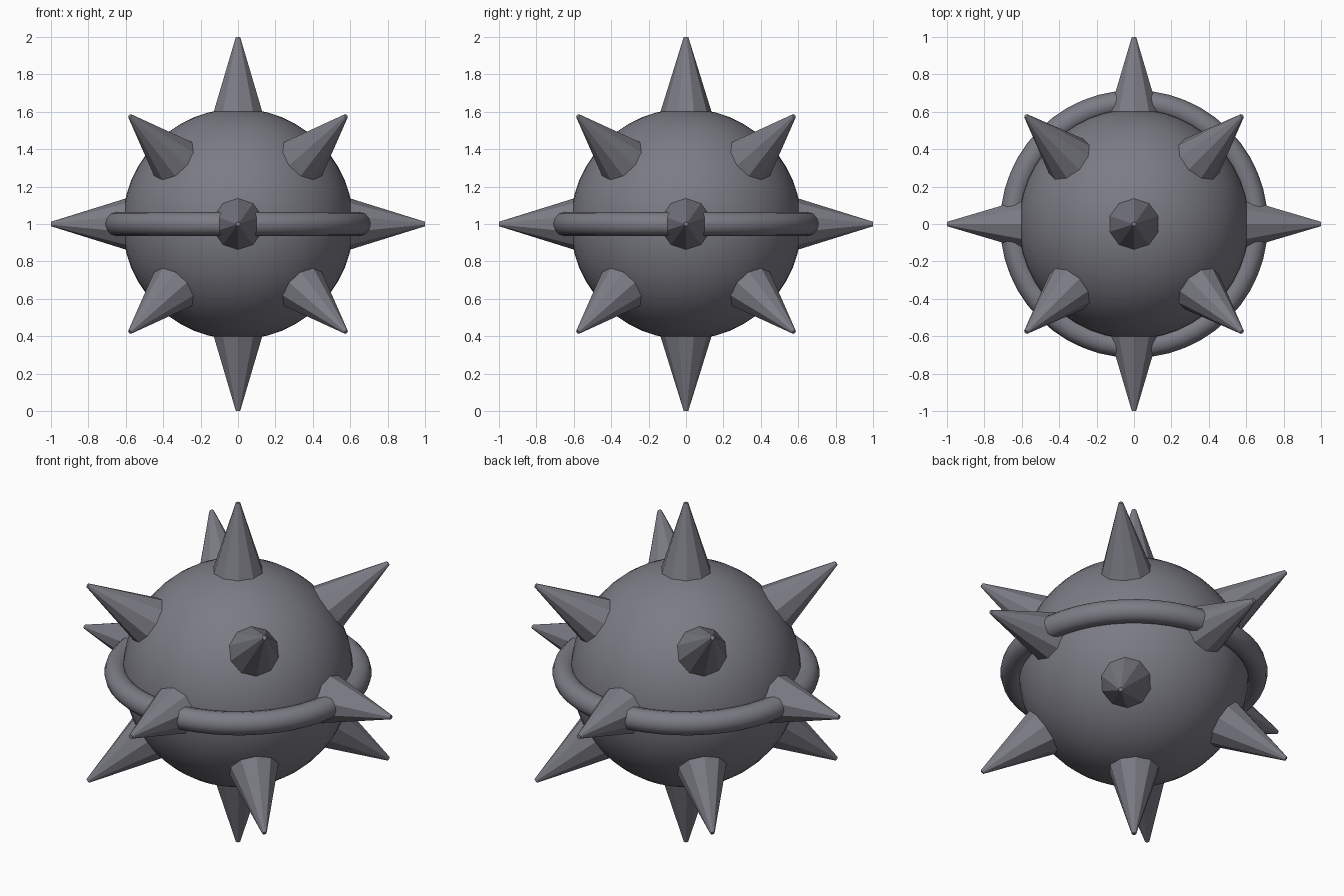
import bpy, bmesh
from mathutils import Vector, Matrix

if "Cube" in bpy.data.objects:
    bpy.data.objects.remove(bpy.data.objects["Cube"])

CENTRE = Vector((0, 0, 1))
BODY_R = 0.617

steel = bpy.data.materials.new("dark_steel")
steel.diffuse_color = (0.20, 0.20, 0.235, 1)
steel.use_nodes = True
steel.node_tree.nodes["Principled BSDF"].inputs["Base Color"].default_value = steel.diffuse_color


def finish(obj, name, smooth):
    obj.name = name
    obj.data.materials.append(steel)
    if smooth:
        for p in obj.data.polygons:
            p.use_smooth = True


# round body
bpy.ops.mesh.primitive_uv_sphere_add(segments=48, ring_count=24, radius=BODY_R, location=CENTRE)
finish(bpy.context.object, "body", True)

# ring around the equator
bpy.ops.mesh.primitive_torus_add(major_radius=0.652, minor_radius=0.064,
                                 major_segments=48, minor_segments=12, location=CENTRE)
finish(bpy.context.object, "equator_ring", True)


# ten-sided spike with a small blunt tip, pointing outward
def spike(direction, name):
    d = Vector(direction).normalized()
    start, end = 0.56, 1.0
    bm = bmesh.new()
    bmesh.ops.create_cone(bm, cap_ends=True, segments=10, radius1=0.149, radius2=0.012,
                          depth=end - start,
                          matrix=Matrix.Translation((0, 0, (start + end) / 2)))
    mesh = bpy.data.meshes.new(name)
    bm.to_mesh(mesh)
    bm.free()
    obj = bpy.data.objects.new(name, mesh)
    bpy.context.collection.objects.link(obj)
    obj.matrix_world = Matrix.Translation(CENTRE) @ d.to_track_quat('Z', 'Y').to_matrix().to_4x4()
    finish(obj, name, False)


# six spikes along the axes
for axis in range(3):
    for s in (-1, 1):
        d = [0, 0, 0]
        d[axis] = s
        spike(d, "axis_spike")

# eight spikes along the diagonals
for x in (-1, 1):
    for y in (-1, 1):
        for z in (-1, 1):
            spike((x, y, z), "diagonal_spike")
